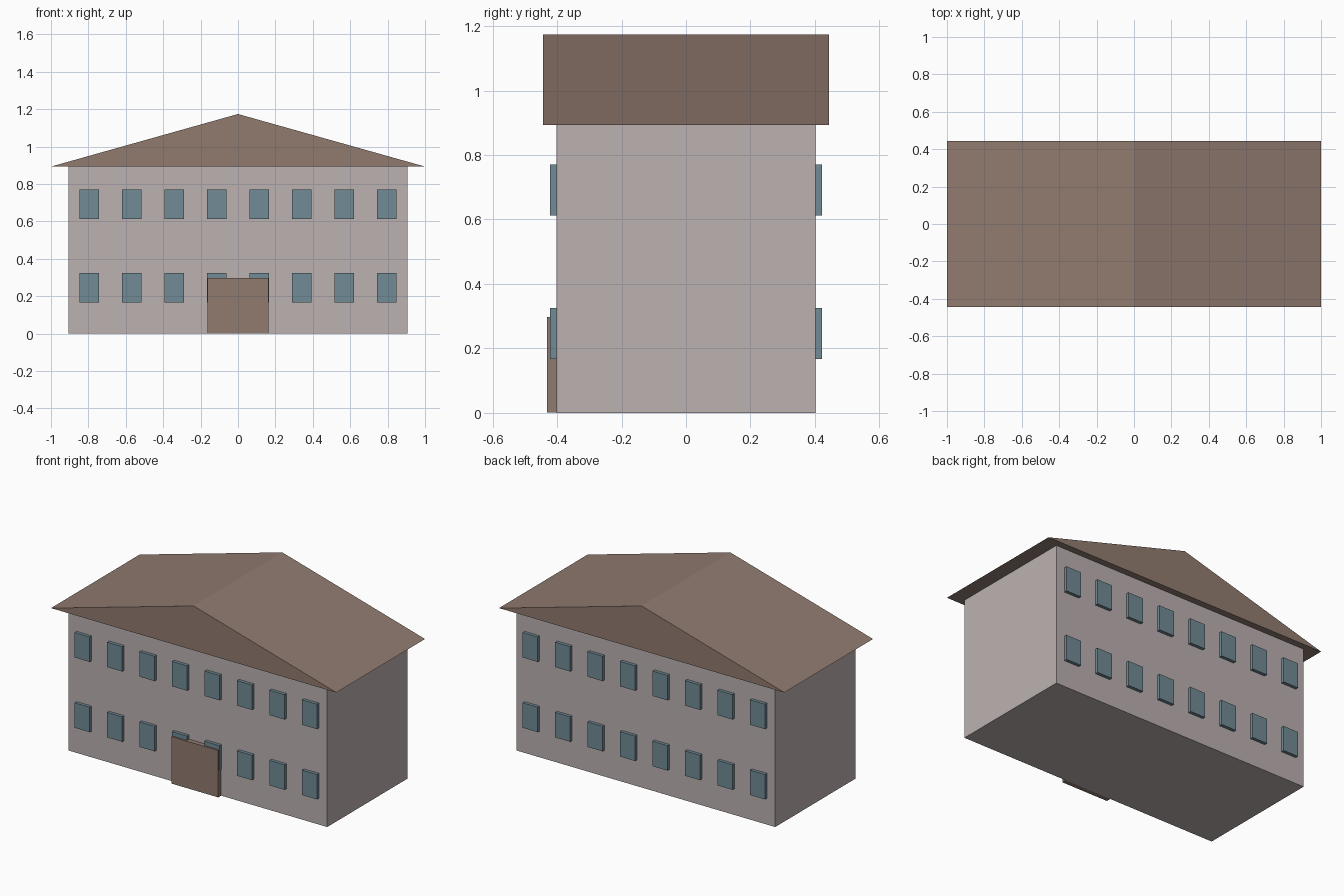
import bpy
import bmesh
from mathutils import Matrix, Vector

cube = bpy.data.objects.get("Cube")
if cube:
    bpy.data.objects.remove(cube, do_unlink=True)


def srgb(r, g, b):
    return tuple((c / 255 / 12.92) if c < 11 else ((c / 255 + 0.055) / 1.055) ** 2.4
                 for c in (r, g, b)) + (1.0,)


def make_material(name, color):
    mat = bpy.data.materials.new(name)
    mat.use_nodes = True
    mat.diffuse_color = color
    bsdf = next(n for n in mat.node_tree.nodes if n.type == 'BSDF_PRINCIPLED')
    bsdf.inputs["Base Color"].default_value = color
    return mat


def add_object(name, bm, mat):
    bmesh.ops.recalc_face_normals(bm, faces=bm.faces)
    mesh = bpy.data.meshes.new(name)
    bm.to_mesh(mesh)
    bm.free()
    mesh.materials.append(mat)
    obj = bpy.data.objects.new(name, mesh)
    bpy.context.collection.objects.link(obj)
    return obj


def box(name, center, size, mat):
    bm = bmesh.new()
    bmesh.ops.create_cube(bm, size=1.0, matrix=Matrix.Diagonal((*size, 1)))
    obj = add_object(name, bm, mat)
    obj.location = center
    return obj


wall_mat = make_material("pale wall", srgb(188, 177, 177))
brown_mat = make_material("brown roof", srgb(145, 123, 112))
glass_mat = make_material("blue window", srgb(113, 139, 149))

EAVES, RIDGE = 0.893, 1.174
WALL_Y, ROOF_Y = 0.402, 0.444

# Main building block
box("walls", (0, 0, EAVES / 2), (1.814, 2 * WALL_Y, EAVES), wall_mat)

# Gabled roof: triangle profile extruded from front to back
bm = bmesh.new()
profile = [bm.verts.new((x, -ROOF_Y, z)) for x, z in ((-1, EAVES), (1, EAVES), (0, RIDGE))]
gable = bm.faces.new(profile)
extruded = bmesh.ops.extrude_face_region(bm, geom=[gable], use_keep_orig=True)
bmesh.ops.translate(bm, vec=Vector((0, 2 * ROOF_Y, 0)),
                    verts=[v for v in extruded["geom"] if isinstance(v, bmesh.types.BMVert)])
add_object("roof", bm, brown_mat)

# Entrance door
box("door", (0, -WALL_Y, 0.149), (0.328, 0.06, 0.297), brown_mat)

# Two rows of eight windows on the front and back
for side, sign in (("front", -1), ("back", 1)):
    for floor, z in (("lower", 0.246), ("upper", 0.691)):
        for i in range(8):
            box(f"{side}_{floor}_window_{i + 1}", ((i - 3.5) * 0.2275, sign * WALL_Y, z),
                (0.105, 0.04, 0.158), glass_mat)
